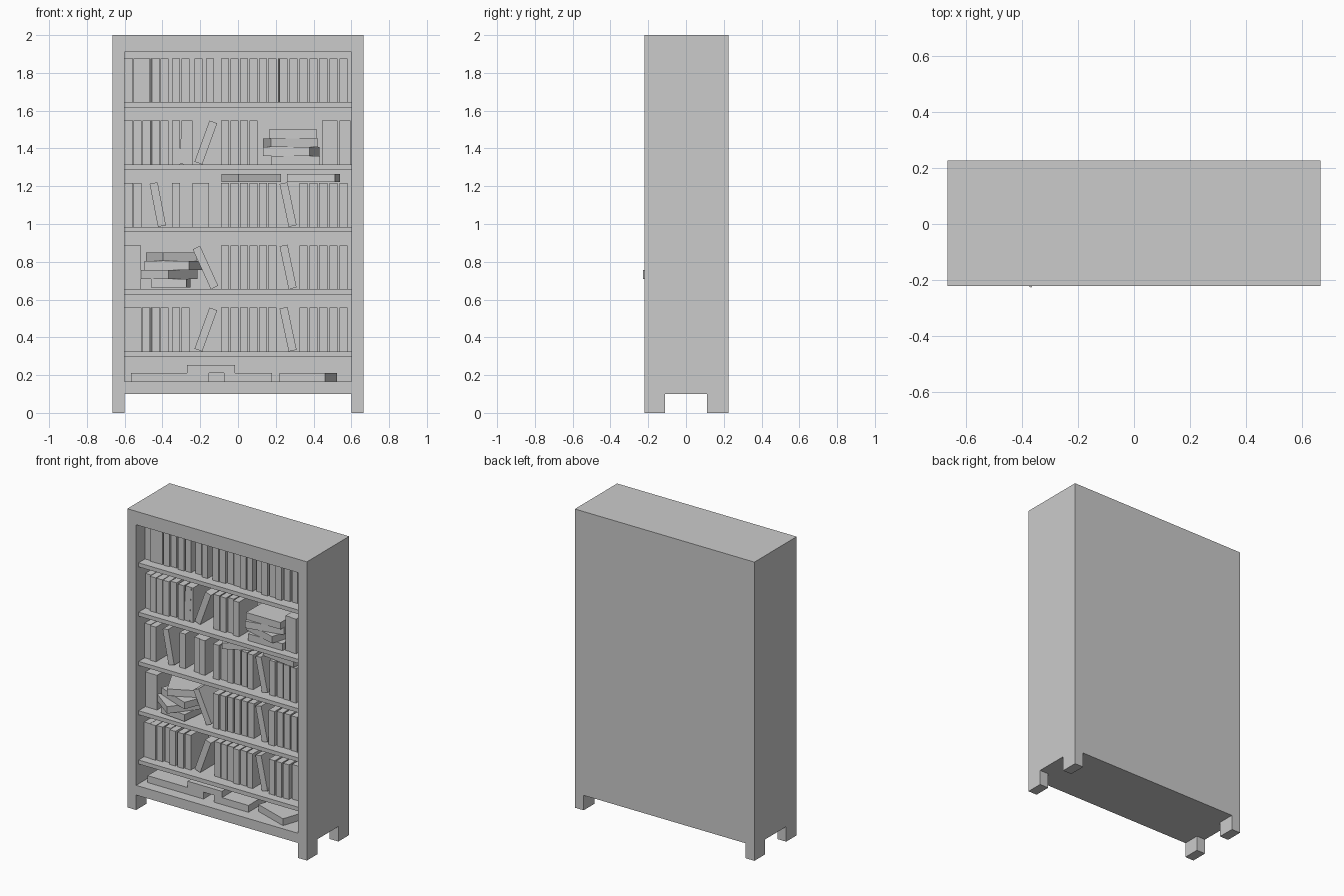
import bpy, bmesh, math, random
from mathutils import Matrix

if "Cube" in bpy.data.objects:
    bpy.data.objects.remove(bpy.data.objects["Cube"])

random.seed(4)
FRONT, BACK = -0.221, 0.226
W, H, D = 0.043, 0.232, 0.195       # standing book
L, T = 0.255, 0.046                 # lying book length, thickness


def add(name, bm):
    me = bpy.data.meshes.new(name)
    bmesh.ops.recalc_face_normals(bm, faces=bm.faces)
    bm.to_mesh(me)
    bm.free()
    ob = bpy.data.objects.new(name, me)
    bpy.context.collection.objects.link(ob)
    return ob


def box(name, center, size, yaw=0, lean=0):
    bm = bmesh.new()
    bmesh.ops.create_cube(bm, size=1)
    bm.transform(Matrix.Diagonal((*size, 1)))
    ob = add(name, bm)
    ob.location = center
    ob.rotation_euler = (0, math.radians(lean), math.radians(yaw))
    return ob


def span(name, x0, x1, y0, y1, z0, z1):
    return box(name, ((x0 + x1) / 2, (y0 + y1) / 2, (z0 + z1) / 2),
               (x1 - x0, y1 - y0, z1 - z0))


# cabinet: rectangular rings from outer back, round the front rim, to inner back
bm = bmesh.new()
rings = []
for hw, z0, z1, y in [(0.665, 0, 2, BACK), (0.665, 0, 2, FRONT),
                      (0.6, 0.165, 1.91, FRONT), (0.6, 0.165, 1.91, 0.17)]:
    rings.append([bm.verts.new((x, y, z)) for x, z in
                  [(-hw, z0), (hw, z0), (hw, z1), (-hw, z1)]])
for a, b in zip(rings, rings[1:]):
    for i in range(4):
        j = (i + 1) % 4
        bm.faces.new((a[i], a[j], b[j], b[i]))
bm.faces.new(rings[0])
bm.faces.new(rings[-1])
cabinet = add("cabinet", bm)

# slots under the cabinet that leave four corner feet
for cutter in (span("foot_cutter_x", -0.6, 0.6, -0.5, 0.5, -0.1, 0.1),
               span("foot_cutter_y", -0.9, 0.9, -0.11, 0.112, -0.1, 0.1)):
    cutter.hide_render = True
    cutter.hide_viewport = True
    cutter.display_type = 'WIRE'
    m = cabinet.modifiers.new("feet", 'BOOLEAN')
    m.operation, m.solver, m.object = 'DIFFERENCE', 'EXACT', cutter

# shelves
SHELF = [0.325, 0.655, 0.985, 1.315, 1.645]
for z in SHELF:
    span("shelf", -0.6, 0.6, -0.195, 0.17, z - 0.027, z)


def standing(x, z, w=W, yaw=0):
    y = -0.13 + D / 2 + random.uniform(-0.012, 0.012)
    box("standing_book", (x + w / 2, y, z + H / 2), (w, D, H), yaw)


def leaning(x, z, lean):
    a = math.radians(abs(lean))
    wide = H * math.sin(a) + W * math.cos(a)
    tall = H * math.cos(a) + W * math.sin(a)
    box("leaning_book", (x + wide / 2, -0.13 + D / 2, z + tall / 2), (W, D, H), 0, lean)


def lying(x, z, yaw, y=-0.05, length=L, depth=D, t=T):
    box("lying_book", (x, y, z + t / 2), (length, depth, t), yaw)


# standing books: left edges per shelf, bottom to top
MID = [-0.09, -0.04, 0.01, 0.06, 0.11, 0.16]
END = [0.325, 0.378, 0.43, 0.484, 0.538]
ROWS = [
    [-0.6, -0.555, -0.508, -0.41, -0.35, -0.3] + MID + END,
    [-0.6, -0.557] + MID + END,
    [-0.6, -0.553, -0.35, -0.24, -0.197] + MID + END,
    [-0.6, -0.553, -0.505, -0.41, -0.35, -0.285] + MID[:4] + [0.445, 0.484],
    [-0.6, -0.553, -0.51, -0.41, -0.35, -0.3, -0.23, -0.17] + MID + [0.272] + END,
]
for z, row in zip(SHELF, ROWS):
    for x in row:
        standing(x, z)
standing(0.538, SHELF[3], 0.058)

# slightly turned books
for x, i in [(-0.46, 0), (-0.46, 3), (-0.46, 4), (0.216, 4)]:
    standing(x, SHELF[i], W, 2)

# leaning books
for x, i, lean in [(-0.23, 0, 20), (0.22, 0, -12), (-0.24, 1, -24.5), (0.22, 1, -12),
                   (-0.468, 2, -11), (0.22, 2, -12), (-0.23, 3, 20), (-0.31, 3, 3)]:
    leaning(x, SHELF[i], lean)

# stack on the second shelf
for k, (x, yaw, y, n) in enumerate([(-0.357, -6, -0.07, 0.19), (-0.368, 53, -0.067, L),
                                    (-0.341, -22, -0.06, L), (-0.353, 27, -0.05, 0.2)]):
    lying(x, SHELF[1] + 0.008 + k * 0.047, yaw, y, n)

# stack on the fourth shelf
for k, (x, yaw) in enumerate([(0.306, 0), (0.283, -16), (0.278, 12), (0.291, 0)]):
    lying(x, SHELF[3] + k * 0.046, yaw)

# books laid on top of the third row
lying(0.07, 1.222, 28, -0.03, t=0.042)
lying(0.4, 1.222, -8, -0.03, t=0.042)

# books lying on the cabinet floor
lying(-0.36, 0.165, 0, length=0.415)
lying(0.053, 0.165, 0)
lying(0.373, 0.165, -19)
lying(-0.143, 0.211, 0, t=0.042)
